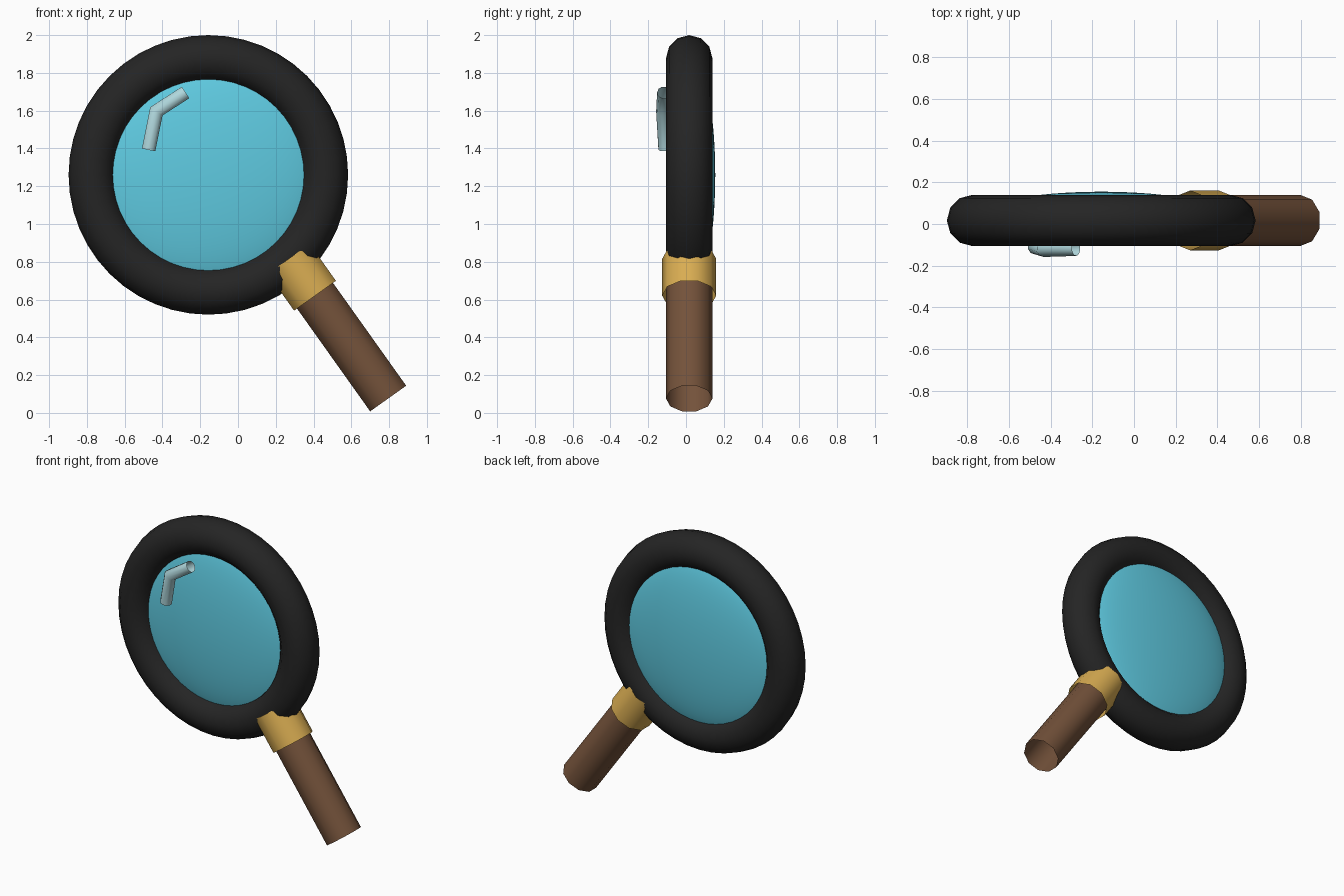
import bpy, bmesh, math
from mathutils import Vector

if "Cube" in bpy.data.objects:
    bpy.data.objects.remove(bpy.data.objects["Cube"])

Y_MID = 0.017                      # depth of the ring and handle centre


def material(name, colour):
    m = bpy.data.materials.new(name)
    m.diffuse_color = (*colour, 1)
    m.use_nodes = True
    m.node_tree.nodes["Principled BSDF"].inputs["Base Color"].default_value = m.diffuse_color
    return m


black = material("black rubber", (0.018, 0.018, 0.018))
glass = material("blue glass", (0.115, 0.60, 0.76))
gold = material("gold", (0.70, 0.42, 0.085))
wood = material("brown wood", (0.175, 0.085, 0.043))
pale = material("pale glint", (0.44, 0.69, 0.73))


def finish(obj, name, mat):
    obj.name = name
    obj.data.materials.clear()
    obj.data.materials.append(mat)
    obj.data.polygons.foreach_set("use_smooth", [True] * len(obj.data.polygons))


def tube(name, path, radius, sides, mat):
    """Open-ended tube with mitred bends along a path close to the XZ plane."""
    pts = [Vector(p) for p in path]
    bm = bmesh.new()
    rings = []
    for i, p in enumerate(pts):
        before = (p - pts[i - 1]).normalized() if i else None
        after = (pts[i + 1] - p).normalized() if i < len(pts) - 1 else None
        before, after = before or after, after or before
        d = (before + after).normalized()
        side = d.cross(Vector((0, 1, 0))).normalized()
        depth = side.cross(d)
        side /= d.dot(before)
        rings.append([bm.verts.new(p + radius * (math.cos(a) * depth + math.sin(a) * side))
                      for a in (2 * math.pi * k / sides for k in range(sides))])
    for r, s in zip(rings, rings[1:]):
        for k in range(sides):
            n = (k + 1) % sides
            bm.faces.new((r[k], r[n], s[n], s[k]))
    bmesh.ops.recalc_face_normals(bm, faces=bm.faces)
    # Outward normals on the open shell
    f = next(iter(bm.faces))
    f.normal_update()
    c = sum((v.co for v in rings[0] + rings[1]), Vector()) / (2 * sides)
    bm.faces.ensure_lookup_table()
    f = bm.faces[0]
    if f.normal.dot(f.calc_center_median() - c) < 0:
        bmesh.ops.reverse_faces(bm, faces=bm.faces)
    mesh = bpy.data.meshes.new(name)
    bm.to_mesh(mesh)
    bm.free()
    obj = bpy.data.objects.new(name, mesh)
    bpy.context.collection.objects.link(obj)
    finish(obj, name, mat)


# Round frame
bpy.ops.mesh.primitive_torus_add(major_segments=48, minor_segments=12,
                                 major_radius=0.617, minor_radius=0.123,
                                 location=(-0.157, Y_MID, 1.26),
                                 rotation=(math.pi / 2, 0, 0))
finish(bpy.context.object, "frame_ring", black)

# Flattened lens bulging slightly out of the back
bpy.ops.mesh.primitive_uv_sphere_add(segments=48, ring_count=24, radius=1,
                                     location=(-0.157, 0.035, 1.26),
                                     rotation=(math.pi / 2, 0, 0))
lens = bpy.context.object
lens.scale = (0.6, 0.6, 0.12)
finish(lens, "lens", glass)

# Handle and collar share one slanted axis
base = Vector((0.795, Y_MID, 0.076))
axis = Vector((-0.58, 0, 0.815)).normalized()
tube("handle", [base, base + axis * 0.86], 0.123, 10, wood)
tube("collar", [base + axis * 0.668, base + axis * 0.908], 0.143, 10, gold)

# Bent glint floating on the front of the lens
tube("glint", [(-0.473, -0.108, 1.394), (-0.432, -0.12, 1.597), (-0.278, -0.115, 1.696)],
     0.038, 10, pale)
